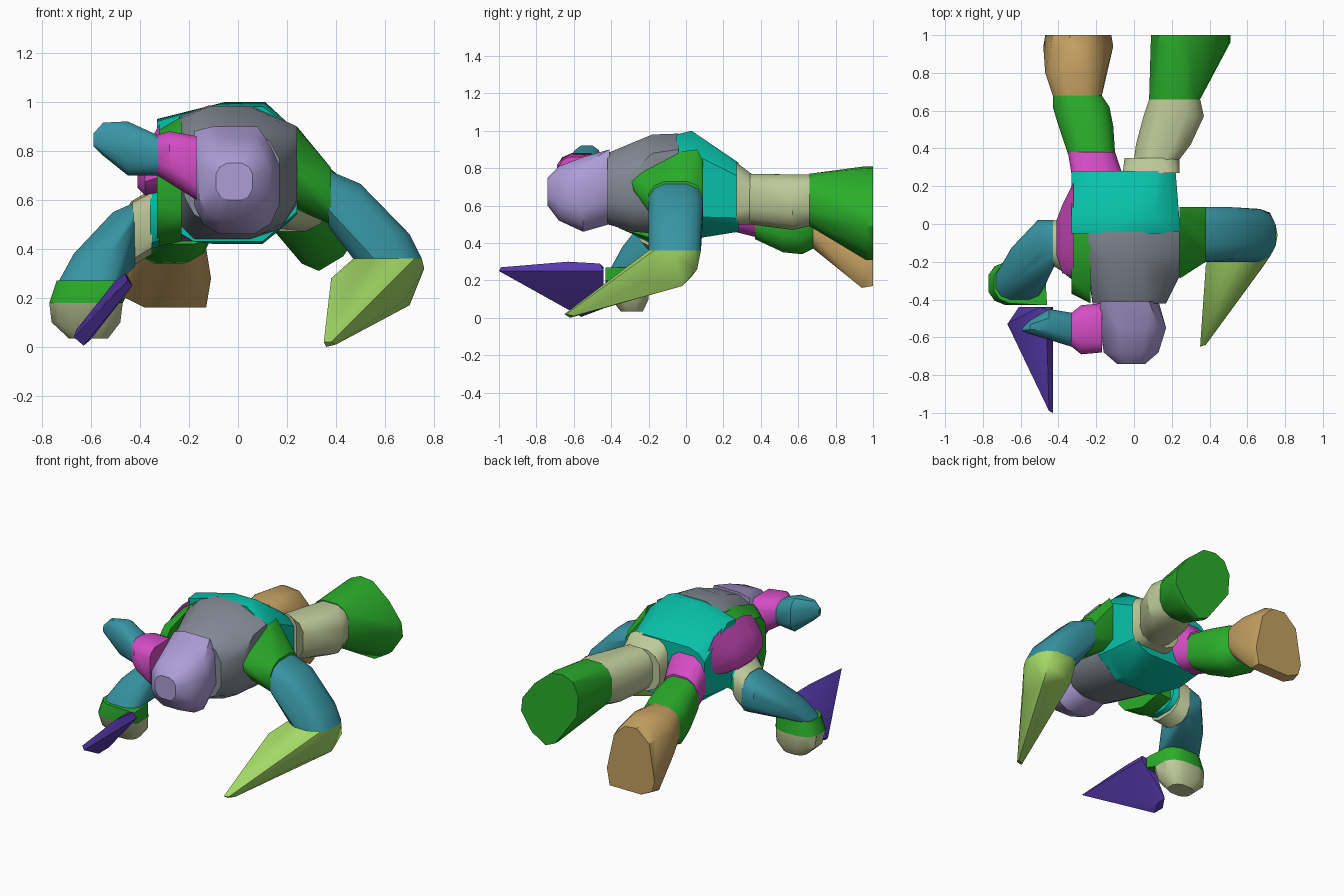
import bpy
import bmesh
import math

default_cube = bpy.data.objects.get("Cube")
if default_cube:
    bpy.data.objects.remove(default_cube, do_unlink=True)


def make_material(name, red, green, blue):
    """Flat material from 0-255 display values, stored as linear."""
    colour = [(channel / 255) ** 2.2 for channel in (red, green, blue)] + [1]
    material = bpy.data.materials.new(name)
    material.use_nodes = True
    material.diffuse_color = colour
    shader = material.node_tree.nodes["Principled BSDF"]
    shader.inputs["Base Color"].default_value = colour
    return material


lavender = make_material("lavender", 172, 156, 214)
grey = make_material("slate grey", 130, 136, 147)
teal = make_material("teal", 16, 192, 168)
magenta = make_material("magenta", 212, 78, 196)
green = make_material("leaf green", 46, 172, 46)
blue = make_material("sea blue", 58, 148, 162)
lime = make_material("lime", 162, 216, 102)
khaki = make_material("khaki", 190, 200, 152)
tan = make_material("tan", 196, 160, 98)
purple = make_material("purple", 88, 60, 170)


def outline(axis, place, *pairs):
    """Cross-section across an axis from pairs of the other two coordinates."""
    points = []
    for pair in pairs:
        point = list(pair)
        point.insert("xyz".index(axis), place)
        points.append(tuple(point))
    return points


def ring(axis, place, low_a, high_a, low_b, high_b, flat=.4):
    """Rounded box cross-section, given by its bounds."""
    mid = (1 + flat) / 2 + .15 * (1 - flat)
    pairs = [((low_a + high_a + sign_a * a * (high_a - low_a)) / 2,
              (low_b + high_b + sign_b * b * (high_b - low_b)) / 2)
             for a, b in ((1, flat), (mid, mid), (flat, 1))
             for sign_a in (-1, 1) for sign_b in (-1, 1)]
    return outline(axis, place, *pairs)


def build_part(name, material, *sections):
    """Convex solid wrapped around its cross-sections."""
    bm = bmesh.new()
    for section in sections:
        for point in section:
            bm.verts.new(point)
    bmesh.ops.convex_hull(bm, input=bm.verts[:])
    loose = [vert for vert in bm.verts if not vert.link_faces]
    bmesh.ops.delete(bm, geom=loose, context="VERTS")
    bmesh.ops.dissolve_limit(bm, angle_limit=math.radians(1),
                             verts=bm.verts[:], edges=bm.edges[:])
    bmesh.ops.recalc_face_normals(bm, faces=bm.faces[:])
    mesh = bpy.data.meshes.new(name)
    bm.to_mesh(mesh)
    bm.free()
    mesh.materials.append(material)
    part = bpy.data.objects.new(name, mesh)
    bpy.context.collection.objects.link(part)
    parts.append(part)


parts = []

# Body and head
build_part("chest", grey,
           ring("y", -.42, -.22, .17, .5, .88),
           ring("y", -.28, -.24, .24, .46, .92),
           outline("y", -.18, (-.24, .93), (-.12, .98), (.05, .98), (.24, .88)),
           outline("y", -.04, (-.24, .94), (-.12, .985), (.05, .985), (.24, .9),
                   (.24, .58), (.17, .48), (.05, .44), (-.18, .44), (-.24, .5)))
build_part("torso", teal,
           outline("y", -.05, (-.33, .92), (-.12, .98), (.1, .98), (.24, .88),
                   (.24, .55), (.1, .43), (-.18, .43), (-.33, .52)),
           outline("y", .03, (-.33, .93), (-.05, 1), (.11, 1), (.24, .88),
                   (.24, .54), (.1, .42), (-.1, .42), (-.33, .5)),
           ring("y", .28, -.33, .22, .46, .83, .6))
build_part("head", lavender,
           outline("y", -.41, (-.18, .88), (-.1, .9), (.08, .9), (.12, .82),
                   (.13, .62), (.06, .5), (-.1, .5), (-.18, .6)),
           ring("y", -.55, -.18, .17, .46, .86),
           ring("y", -.68, -.16, .13, .52, .81),
           ring("y", -.74, -.09, .06, .6, .75))
build_part("side_fin", magenta,
           ring("x", -.32, -.28, .22, .6, .91),
           ring("x", -.38, -.26, .1, .62, .8),
           ring("x", -.41, -.17, .02, .65, .73))

# Horn on the right of the head
build_part("horn_base", magenta,
           ring("x", -.17, -.68, -.42, .6, .86, .6),
           ring("x", -.28, -.69, -.43, .67, .88),
           ring("x", -.33, -.65, -.47, .7, .865))
build_part("horn_tip", blue,
           ring("x", -.33, -.65, -.47, .7, .865),
           ring("x", -.45, -.61, -.45, .7, .92),
           ring("x", -.55, -.58, -.51, .78, .915),
           ring("x", -.59, -.57, -.55, .82, .87))

# Left front limb, ending in a long claw
build_part("left_shoulder", green,
           outline("x", .24, (-.29, .73), (-.23, .78), (-.02, .89), (.06, .9),
                   (.09, .84), (.09, .6), (0, .56), (-.2, .59), (-.28, .68)),
           ring("x", .38, -.2, .09, .5, .73))
build_part("left_upper_limb", blue,
           ring("x", .37, -.2, .09, .49, .72),
           ring("x", .5, -.19, .09, .45, .665),
           ring("z", .46, .46, .7, -.19, .08),
           ring("z", .36, .47, .75, -.2, .08))
build_part("left_claw", lime,
           ring("z", .36, .47, .75, -.2, .08),
           [(.76, -.06, .32), (.72, .06, .26), (.7, -.02, .17),
            (.52, .03, .22), (.38, -.22, .28), (.68, -.23, .19),
            (.35, -.65, .02), (.38, -.64, .02), (.36, -.62, 0),
            (.4, -.6, .01)])

# Right front limb
build_part("right_shoulder", green,
           outline("x", -.23, (-.42, .82), (-.38, .87), (-.15, .94), (-.04, .94),
                   (-.04, .46), (-.2, .43), (-.36, .48), (-.42, .55)),
           outline("x", -.33, (-.36, .78), (-.3, .84), (-.1, .88), (-.04, .87),
                   (-.04, .45), (-.2, .41), (-.33, .47), (-.37, .58)))
build_part("right_shoulder_ring", teal,
           ring("x", -.32, -.3, -.01, .41, .64),
           ring("x", -.36, -.27, .01, .4, .62))
build_part("right_shoulder_cuff", khaki,
           ring("x", -.35, -.27, .01, .38, .63),
           ring("x", -.43, -.22, .02, .33, .59))
build_part("right_upper_limb", blue,
           ring("x", -.42, -.22, .02, .33, .59),
           ring("x", -.51, -.2, .02, .35, .55),
           ring("z", .38, -.67, -.46, -.34, -.1),
           ring("z", .27, -.73, -.48, -.4, -.21))
build_part("right_wrist", green,
           ring("z", .27, -.74, -.47, -.42, -.21),
           ring("z", .18, -.77, -.47, -.43, -.2),
           [(-.46, -.43, .27), (-.46, -.43, .2), (-.68, -.43, .19)])
build_part("right_foot", khaki,
           ring("z", .18, -.77, -.47, -.43, -.2),
           ring("z", .1, -.76, -.48, -.4, -.2),
           ring("z", .035, -.69, -.53, -.35, -.23))
build_part("right_blade", purple,
           [(-.43, -1, .25), (-.45, -.99, .27), (-.43, -.44, .25),
            (-.45, -.46, .29), (-.46, -.63, .3), (-.5, -.44, .27),
            (-.67, -.53, .04), (-.66, -.52, .07), (-.63, -.56, .005),
            (-.61, -.44, .05), (-.6, -.5, .03)])

# Left rear limb
build_part("left_hip", khaki,
           ring("y", .27, -.06, .24, .5, .83, .6),
           ring("y", .35, -.05, .24, .5, .77))
build_part("left_rear_limb", khaki,
           ring("y", .34, 0, .24, .5, .77),
           ring("y", .42, .01, .3, .49, .765),
           ring("y", .57, .05, .37, .47, .765),
           ring("y", .66, .08, .35, .49, .765))
foot_outline = ((.09, .7), (.13, .78), (.2, .81), (.29, .8), (.41, .7),
                (.5, .58), (.51, .49), (.43, .37), (.33, .31), (.26, .34),
                (.1, .56))
build_part("left_rear_foot", green,
           ring("y", .66, .08, .35, .49, .77),
           outline("y", .96, *foot_outline),
           outline("y", 1, *foot_outline))

# Right rear limb
build_part("right_hip", magenta,
           ring("y", .26, -.33, -.06, .46, .8),
           ring("y", .38, -.35, -.1, .43, .68))
build_part("right_rear_limb", green,
           ring("y", .37, -.35, -.1, .42, .67),
           ring("y", .52, -.4, -.11, .35, .65),
           ring("y", .62, -.43, -.13, .34, .63),
           ring("y", .68, -.43, -.17, .37, .62))
build_part("right_rear_foot", tan,
           ring("y", .68, -.43, -.17, .37, .62),
           ring("y", .8, -.47, -.15, .28, .63),
           outline("y", .94, (-.48, .28), (-.46, .2), (-.38, .16), (-.13, .16),
                   (-.11, .28), (-.16, .53), (-.24, .62), (-.34, .63),
                   (-.44, .54)),
           outline("y", 1, (-.47, .28), (-.45, .21), (-.37, .17), (-.14, .17),
                   (-.12, .28), (-.17, .51), (-.25, .59), (-.34, .6),
                   (-.43, .52)))

# Soft facets with crisp joints
bpy.ops.object.select_all(action="DESELECT")
for part in parts:
    part.select_set(True)
bpy.context.view_layer.objects.active = parts[0]
bpy.ops.object.shade_smooth_by_angle(angle=math.radians(35))
